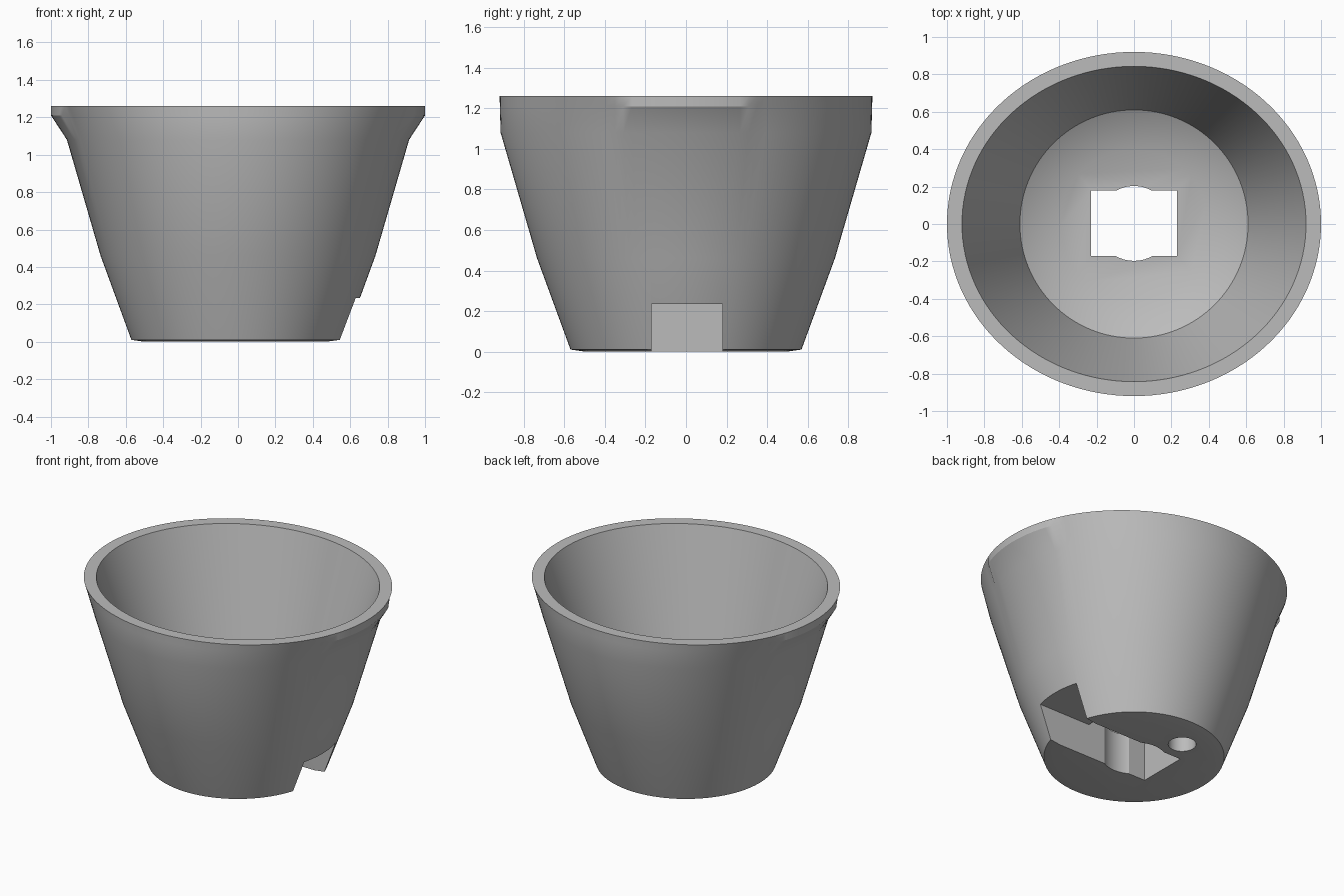
import bpy, bmesh, math

if "Cube" in bpy.data.objects:
    bpy.data.objects.remove(bpy.data.objects["Cube"])

SEG = 128
grey = bpy.data.materials.new("plain grey")
grey.diffuse_color = (0.5, 0.5, 0.5, 1)
grey.use_nodes = True
grey.node_tree.nodes["Principled BSDF"].inputs["Base Color"].default_value = grey.diffuse_color


def make(name, bm):
    bmesh.ops.recalc_face_normals(bm, faces=bm.faces)
    me = bpy.data.meshes.new(name)
    bm.to_mesh(me)
    bm.free()
    ob = bpy.data.objects.new(name, me)
    bpy.context.collection.objects.link(ob)
    me.materials.append(grey)
    return ob


def ring(bm, rx, ry, z):
    return [bm.verts.new((rx * math.cos(a), ry * math.sin(a), z))
            for a in (2 * math.pi * i / SEG for i in range(SEG))]


def cylinder(name, x, y, r, z0, z1):
    bm = bmesh.new()
    bmesh.ops.create_cone(bm, cap_ends=True, segments=64, radius1=r, radius2=r, depth=z1 - z0)
    bmesh.ops.translate(bm, verts=bm.verts, vec=(x, y, (z0 + z1) / 2))
    return make(name, bm)


# cup shell: round at the base, oval at the rim, hollow inside
sections = [(0.50, 0.50, 0.0), (0.57, 0.57, 0.01), (0.735, 0.735, 0.46), (0.915, 0.915, 1.08),
            (1.0, 0.92, 1.21), (1.0, 0.92, 1.26),
            (0.92, 0.843, 1.26), (0.61, 0.61, 0.40), (0.40, 0.40, 0.28)]
bm = bmesh.new()
rings = [ring(bm, *s) for s in sections]
# the upright rim band only exists at the two long ends of the oval
for low, mid, top in zip(rings[3], rings[4], rings[5]):
    if abs(mid.co.y) > 0.33:
        mid.co = low.co.lerp(top.co, (1.21 - 1.08) / (1.26 - 1.08))
for a, b in zip(rings, rings[1:]):
    for i in range(SEG):
        j = (i + 1) % SEG
        bm.faces.new((a[i], a[j], b[j], b[i]))
bm.faces.new(rings[0])
bm.faces.new(rings[-1])
cup = make("cup", bm)

# side slot joined to the opening in the floor
bm = bmesh.new()
profile = [(-0.23, -0.1), (1.0, -0.1), (1.0, 0.235), (0.23, 0.235), (0.23, 0.35), (-0.23, 0.35)]
face = bm.faces.new([bm.verts.new((x, -0.17, z)) for x, z in profile])
ext = bmesh.ops.extrude_face_region(bm, geom=[face])
bmesh.ops.translate(bm, vec=(0, 0.35, 0),
                    verts=[v for v in ext["geom"] if isinstance(v, bmesh.types.BMVert)])
cutters = [make("slot_cutter", bm),
           cylinder("round_hole_cutter", 0, 0.003, 0.2, -0.1, 0.35),
           cylinder("small_hole_cutter", -0.12, 0.33, 0.088, -0.1, 0.15)]

bpy.context.view_layer.objects.active = cup
cup.select_set(True)
for c in cutters:
    c.hide_render = True
    mod = cup.modifiers.new(c.name, "BOOLEAN")
    mod.operation = "DIFFERENCE"
    mod.solver = "EXACT"
    mod.object = c
    bpy.ops.object.modifier_apply(modifier=mod.name)
for c in cutters:
    bpy.data.objects.remove(c)

bpy.ops.object.shade_smooth_by_angle(angle=math.radians(30))
